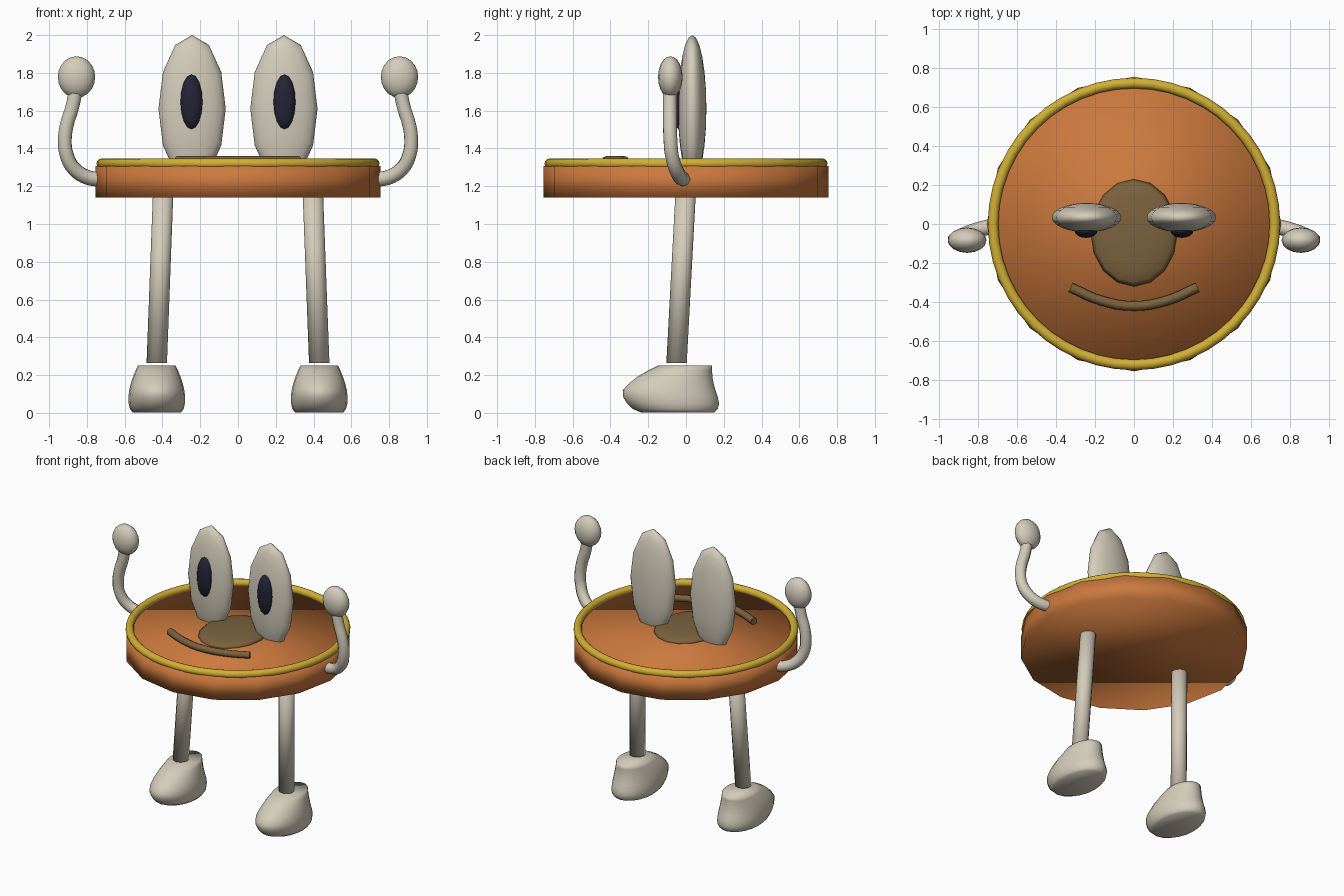
import bpy, bmesh, math
from mathutils import Vector

if "Cube" in bpy.data.objects:
    bpy.data.objects.remove(bpy.data.objects["Cube"])


def material(name, rgb):
    m = bpy.data.materials.new(name)
    m.diffuse_color = (*rgb, 1)
    m.use_nodes = True
    m.node_tree.nodes["Principled BSDF"].inputs["Base Color"].default_value = m.diffuse_color
    return m


CREAM = material("cream", (0.66, 0.61, 0.50))
ORANGE = material("burnt orange", (0.60, 0.19, 0.047))
GOLD = material("gold", (0.64, 0.43, 0.035))
BROWN = material("brown", (0.20, 0.122, 0.048))
NAVY = material("dark navy", (0.017, 0.017, 0.038))


def finish(bm, name, mat):
    """Turn a bmesh into a smooth shaded object of one colour."""
    bmesh.ops.recalc_face_normals(bm, faces=bm.faces)
    for f in bm.faces:
        f.smooth = True
    me = bpy.data.meshes.new(name)
    bm.to_mesh(me)
    bm.free()
    me.materials.append(mat)
    ob = bpy.data.objects.new(name, me)
    bpy.context.collection.objects.link(ob)
    return ob


def ellipsoid(name, mat, centre, radii, segs=16, rings=10, face_front=False):
    bm = bmesh.new()
    bmesh.ops.create_uvsphere(bm, u_segments=segs, v_segments=rings, radius=1)
    for v in bm.verts:
        x, y, z = v.co
        if face_front:              # poles point along y
            x, y, z = y, -z, x
        v.co = Vector((x * radii[0], y * radii[1], z * radii[2])) + Vector(centre)
    return finish(bm, name, mat)


def loft(name, mat, rings):
    """Skin a list of equal-length point loops and cap both ends."""
    bm = bmesh.new()
    loops = [[bm.verts.new(p) for p in r] for r in rings]
    n = len(loops[0])
    for a, b in zip(loops, loops[1:]):
        for i in range(n):
            j = (i + 1) % n
            bm.faces.new((a[i], a[j], b[j], b[i]))
    bm.faces.new(loops[0][::-1])
    bm.faces.new(loops[-1])
    return finish(bm, name, mat)


def circle(x, y, z, rx, ry, n):
    return [(x + rx * math.sin(2 * math.pi * i / n),
             y + ry * math.cos(2 * math.pi * i / n), z) for i in range(n)]


def tube(name, mat, points, radius):
    """Round tube along a smooth path."""
    cu = bpy.data.curves.new(name, 'CURVE')
    cu.dimensions = '3D'
    cu.bevel_depth = radius
    cu.bevel_resolution = 2
    cu.resolution_u = 4
    cu.use_fill_caps = True
    sp = cu.splines.new('BEZIER')
    sp.bezier_points.add(len(points) - 1)
    for bp, p in zip(sp.bezier_points, points):
        bp.co = p
        bp.handle_left_type = bp.handle_right_type = 'AUTO'
    cu.materials.append(mat)
    ob = bpy.data.objects.new(name, cu)
    bpy.context.collection.objects.link(ob)
    return ob


# Round body
loft("body_disc", ORANGE, [circle(0, 0, z, 0.755, 0.755, 16) for z in (1.14, 1.308)])

# Rim around the top edge
bpy.ops.mesh.primitive_torus_add(location=(0, 0, 1.32), major_radius=0.722,
                                 minor_radius=0.027, major_segments=48, minor_segments=12)
rim = bpy.context.object
rim.name = "rim"
rim.data.materials.append(GOLD)
bpy.ops.object.shade_smooth()

# Nose and mouth lying on the top
ellipsoid("nose", BROWN, (0, -0.045, 1.31), (0.222, 0.275, 0.037), 16, 8)
tube("mouth", BROWN, [(-0.325, -0.325, 1.335), (-0.17, -0.392, 1.335), (0, -0.42, 1.335),
                      (0.17, -0.392, 1.335), (0.325, -0.325, 1.335)], 0.025)

# Arm path, and foot slices as (height, toe y, heel y, half width)
ARM = [(0.72, -0.01, 1.235), (0.80, -0.03, 1.248), (0.87, -0.055, 1.295), (0.907, -0.075, 1.365),
       (0.917, -0.082, 1.44), (0.905, -0.085, 1.53), (0.88, -0.085, 1.61), (0.86, -0.085, 1.70)]
FOOT = [(0.003, -0.24, 0.15, 0.128), (0.02, -0.28, 0.168, 0.142), (0.05, -0.312, 0.175, 0.149),
        (0.085, -0.333, 0.168, 0.150), (0.12, -0.335, 0.156, 0.146), (0.155, -0.302, 0.146, 0.138),
        (0.19, -0.26, 0.140, 0.126), (0.225, -0.20, 0.138, 0.112), (0.25, -0.15, 0.138, 0.10)]

for s, side in ((-1, "left"), (1, "right")):
    # Eyes
    ellipsoid(side + "_eye", CREAM, (s * 0.243, 0.033, 1.61), (0.178, 0.075, 0.39), 12, 12, True)
    ellipsoid(side + "_pupil", NAVY, (s * 0.246, -0.034, 1.645), (0.059, 0.037, 0.147), 16, 8, True)

    # Arms and hands
    tube(side + "_arm", CREAM, [(s * x, y, z) for x, y, z in ARM], 0.039)
    ellipsoid(side + "_hand", CREAM, (s * 0.855, -0.083, 1.778), (0.099, 0.065, 0.11), 16, 10)

    # Legs
    loft(side + "_leg", CREAM, [circle(s * 0.43, -0.05, 0.265, 0.054, 0.054, 12),
                                circle(s * 0.395, 0.0, 1.20, 0.054, 0.054, 12)])

    # Feet
    loft(side + "_foot", CREAM, [circle(s * 0.43, (a + b) / 2, z, w, (b - a) / 2, 20)
                                 for z, a, b, w in FOOT])
